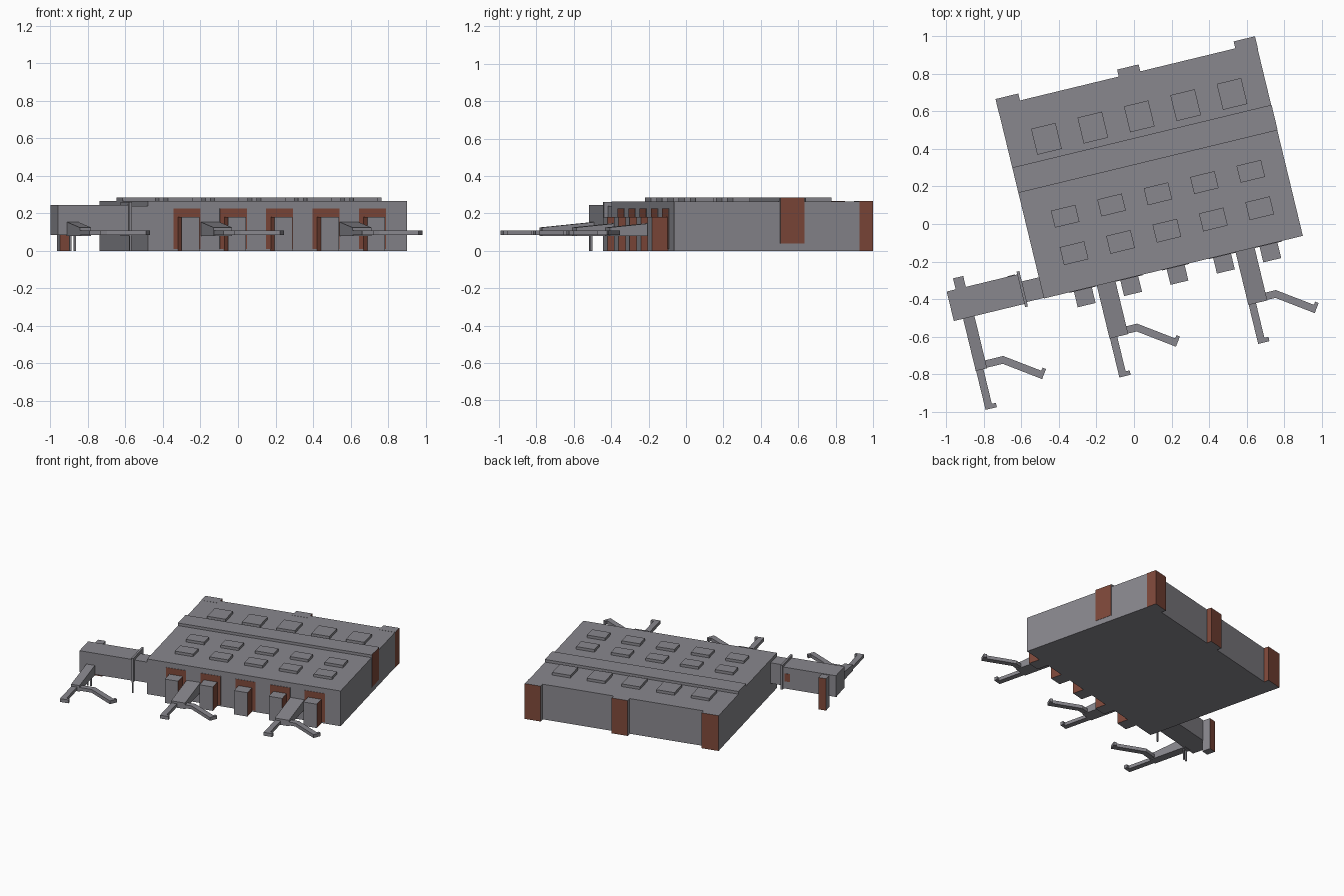
import bpy, bmesh, math
from mathutils import Vector

if "Cube" in bpy.data.objects:
    bpy.data.objects.remove(bpy.data.objects["Cube"], do_unlink=True)

TURN = math.radians(13.6)  # whole building is turned on its plot


def material(name, rgb):
    m = bpy.data.materials.new(name)
    m.use_nodes = True
    m.diffuse_color = (*rgb, 1)
    m.node_tree.nodes["Principled BSDF"].inputs["Base Color"].default_value = (*rgb, 1)
    return m


MATS = [material("concrete grey", (0.25, 0.245, 0.27)),
        material("rust brown", (0.21, 0.065, 0.042))]
SIDES = {"left": Vector((1, 0, 0)), "right": Vector((-1, 0, 0)),
         "front": Vector((0, -1, 0)), "back": Vector((0, 1, 0))}


def prism(name, outline, z0, z1, brown=(), front_drop=0):
    """Extrude an outline; listed sides turn brown; the front top edge may drop."""
    bm = bmesh.new()
    base = bm.faces.new([bm.verts.new((x, y, z0)) for x, y in outline])
    top = bmesh.ops.extrude_face_region(bm, geom=[base])["geom"]
    lifted = [v for v in top if isinstance(v, bmesh.types.BMVert)]
    front = min(v.co.y for v in lifted)
    for v in lifted:
        v.co.z = z1 - (front_drop if v.co.y < front + 0.001 else 0)
    bmesh.ops.recalc_face_normals(bm, faces=bm.faces[:])
    for f in bm.faces:
        f.material_index = int(any(f.normal.dot(SIDES[s]) > 0.9 for s in brown))
    mesh = bpy.data.meshes.new(name)
    bm.to_mesh(mesh)
    bm.free()
    for m in MATS:
        mesh.materials.append(m)
    ob = bpy.data.objects.new(name, mesh)
    ob.rotation_euler.z = TURN
    bpy.context.collection.objects.link(ob)
    return ob


def box(name, x0, x1, y0, y1, z0, z1, **kw):
    return prism(name, [(x0, y0), (x1, y0), (x1, y1), (x0, y1)], z0, z1, **kw)


# Terminal hall and its roof band
HALL_L, HALL_R, FRONT, BACK, ROOF = 0.86, -0.56, -0.273, 0.783, 0.265
box("terminal_hall", HALL_R, HALL_L, FRONT, BACK, 0, ROOF)
box("roof_band", HALL_R, HALL_L, 0.306, 0.445, ROOF - 0.01, 0.285)
box("side_panel", HALL_L - 0.004, HALL_L + 0.002, 0.31, 0.442, 0.04, 0.284, brown=("left",))

# Rear pillars
for name, x0, x1 in (("right", HALL_R - 0.001, -0.436), ("middle", 0.106, 0.224),
                     ("left", 0.745, HALL_L + 0.002)):
    box("rear_pillar_" + name, x0, x1, 0.745, 0.821, 0, ROOF + 0.001, brown=("back", "left"))

# Roof units, doorways and entrance blocks share one bay spacing
for i in range(5):
    cx = -0.347 + 0.2545 * i
    for row, (y0, y1) in (("rear", (0.48, 0.622)), ("middle", (0.08, 0.173)),
                          ("front", (-0.125, -0.027))):
        box(f"roof_unit_{row}_{i + 1}", cx - 0.067, cx + 0.067, y0, y1, ROOF - 0.01, 0.285)
    box(f"doorway_{i + 1}", cx - 0.074, cx + 0.074, FRONT - 0.003, FRONT + 0.004, 0.01, 0.227,
        brown=("front",))
    box(f"entrance_block_{i + 1}", cx - 0.049, cx + 0.049, -0.361, FRONT + 0.01, 0, 0.18,
        brown=("left", "right"))

# Side lounge with its connector, bulkhead, stair block and legs
box("lounge", -1.055, -0.666, -0.277, -0.115, 0.085, 0.245)
box("lounge_connector", -0.655, HALL_R + 0.01, -0.27, -0.157, 0.085, 0.24)
box("lounge_bulkhead", -0.668, -0.653, -0.294, -0.1, 0.08, 0.262)
box("lounge_window", -0.72, -0.68, -0.118, -0.112, 0.14, 0.2, brown=("back",))
box("lounge_stair_block", -1.006, -0.95, -0.12, -0.055, 0, 0.24, brown=("front", "back"))
for i, (x, y) in enumerate(((-0.965, -0.287), (-0.99, -0.287), (-0.66, -0.287))):
    box(f"lounge_leg_{i + 1}", x - 0.005, x + 0.005, y - 0.005, y + 0.005, 0, 0.1)


# Jet bridges: sloping corridor, straight arm and bent arm, each with a docking tip
def jet_bridge(name, x, width):
    box(name + "_corridor", x, x + width, -0.563, FRONT + 0.01, 0.08, 0.155, front_drop=0.03)
    box(name + "_straight_arm", x + 0.002, x + 0.042, -0.777, -0.55, 0.085, 0.11)
    box(name + "_straight_tip", x + 0.04, x + 0.064, -0.777, -0.753, 0.085, 0.11)
    start, bend, end = Vector((x + 0.03, -0.54)), Vector((x + 0.155, -0.54)), Vector((x + 0.345, -0.672))
    along = (end - bend).normalized()
    side = Vector((-along.y, along.x)) * 0.02
    up = Vector((0, 0.02))
    prism(name + "_bent_arm", [start - up, bend - up - Vector((0.006, 0)), end - side, end + side,
                               bend + up + Vector((0.006, 0)), start + up], 0.085, 0.11)
    a, b = end - side, end + side * 1.9
    prism(name + "_bent_tip", [a - along * 0.02, a, b, b - along * 0.02], 0.085, 0.11)


jet_bridge("bridge_left", 0.491, 0.104)
jet_bridge("bridge_middle", -0.27, 0.102)
jet_bridge("bridge_right", -1.004, 0.062)
